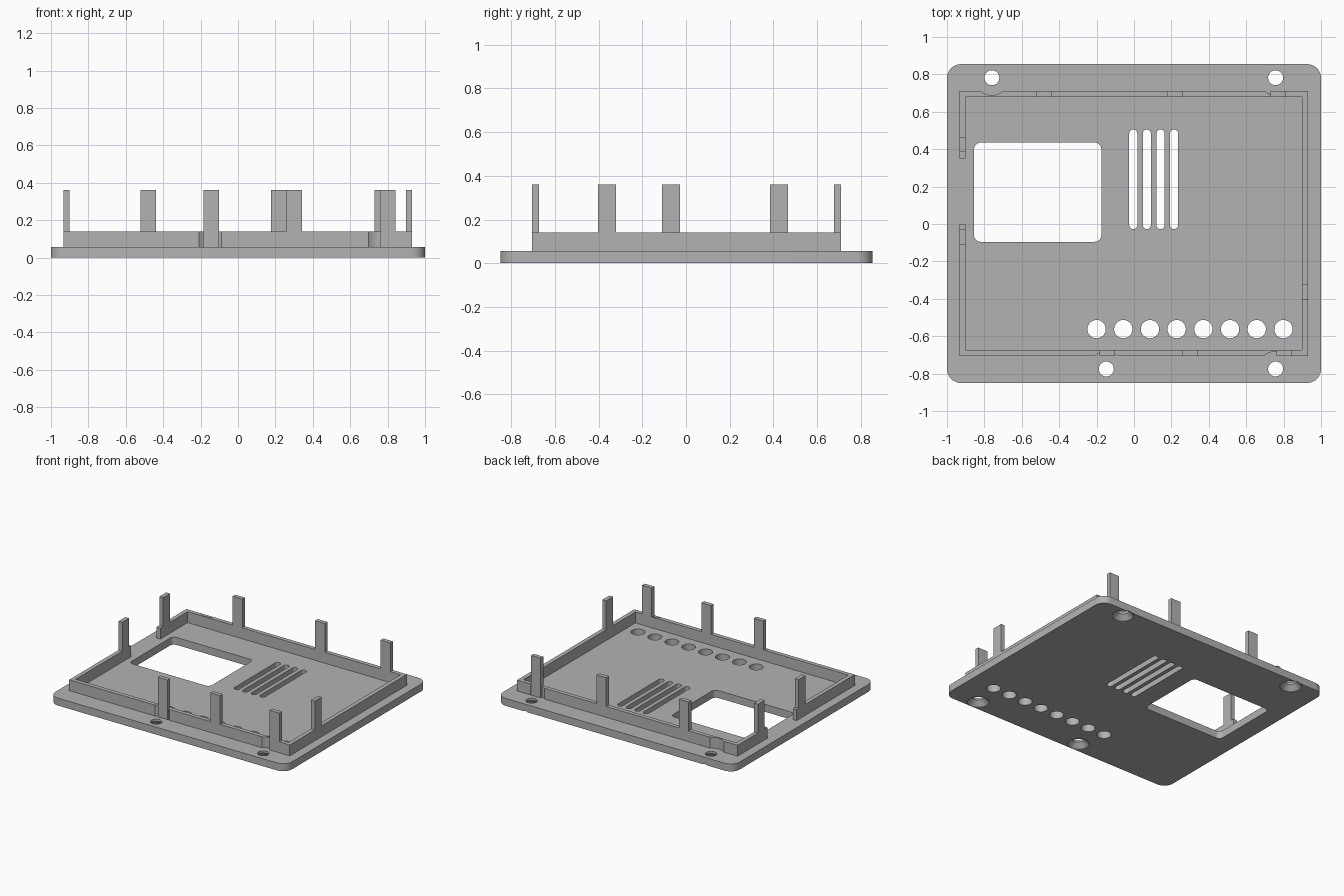
import bpy, bmesh
from math import sin, cos, pi, radians

cube = bpy.data.objects.get("Cube")
if cube:
    bpy.data.objects.remove(cube, do_unlink=True)

GREY = (0.45, 0.45, 0.45, 1)
mat = bpy.data.materials.new("plain grey plastic")
mat.use_nodes = True
mat.diffuse_color = GREY
bsdf = next(n for n in mat.node_tree.nodes if n.type == "BSDF_PRINCIPLED")
bsdf.inputs["Base Color"].default_value = GREY

PLATE_TOP, RIM_TOP, POST_TOP = 0.057, 0.14, 0.36
X0, X1, Y0, Y1, WALL = -0.933, 0.931, -0.705, 0.71, 0.032


def circle(cx, cy, r, n=32):
    return [(cx + r * cos(2 * pi * i / n), cy + r * sin(2 * pi * i / n)) for i in range(n)]


def rounded(x0, x1, y0, y1, r, n=8):
    corners = ((x1 - r, y1 - r), (x0 + r, y1 - r), (x0 + r, y0 + r), (x1 - r, y0 + r))
    return [(cx + r * cos(pi / 2 * (q + i / n)), cy + r * sin(pi / 2 * (q + i / n)))
            for q, (cx, cy) in enumerate(corners) for i in range(n + 1)]


def rect(x0, x1, y0, y1):
    return [(x0, y0), (x1, y0), (x1, y1), (x0, y1)]


def loft(bm, layers):
    """Closed solid through (outline, height) layers."""
    rings = [[bm.verts.new((x, y, z)) for x, y in pts] for pts, z in layers]
    bm.faces.new(rings[0][::-1])
    bm.faces.new(rings[-1])
    n = len(rings[0])
    for a, b in zip(rings, rings[1:]):
        for i in range(n):
            j = (i + 1) % n
            bm.faces.new((a[i], a[j], b[j], b[i]))


def make(name, solids):
    bm = bmesh.new()
    for layers in solids:
        loft(bm, layers)
    bmesh.ops.recalc_face_normals(bm, faces=bm.faces)
    me = bpy.data.meshes.new(name)
    bm.to_mesh(me)
    bm.free()
    me.materials.append(mat)
    ob = bpy.data.objects.new(name, me)
    bpy.context.collection.objects.link(ob)
    return ob


def activate(ob):
    bpy.ops.object.select_all(action="DESELECT")
    ob.select_set(True)
    bpy.context.view_layer.objects.active = ob


def cut(ob, cutter):
    mod = ob.modifiers.new("cut", "BOOLEAN")
    mod.operation, mod.solver, mod.object = "DIFFERENCE", "EXACT", cutter
    activate(ob)
    bpy.ops.object.modifier_apply(modifier=mod.name)
    bpy.data.objects.remove(cutter, do_unlink=True)
    activate(ob)
    bpy.ops.object.shade_smooth_by_angle(angle=radians(30))


def through(pts):
    return [(pts, -0.1), (pts, 0.2)]


# Base plate with window, vent slots, indicator holes and countersunk screw holes
screws = [(-0.76, 0.782), (0.757, 0.782), (-0.148, -0.775), (0.757, -0.775)]
holes = [through(rounded(-0.855, -0.175, -0.095, 0.435, 0.035))]
for i in range(4):
    x = -0.004 + 0.0727 * i
    holes.append(through(rounded(x - 0.0215, x + 0.0215, -0.027, 0.505, 0.021)))
for i in range(8):
    holes.append(through(circle(-0.2 + 0.1427 * i, -0.562, 0.049)))
for x, y in screws:
    wide, narrow = circle(x, y, 0.075), circle(x, y, 0.04)
    holes.append([(wide, -0.1), (wide, 0.003), (narrow, 0.04), (narrow, 0.2)])
plate = make("base_plate", [[(rounded(-1, 1, -0.85, 0.855, 0.075), 0),
                             (rounded(-1, 1, -0.85, 0.855, 0.075), PLATE_TOP)]])
cut(plate, make("plate_cutter", holes))

# Rim wall, open beside the window and notched around the screws
GAP0, GAP1 = -0.003, 0.35
xi0, xi1, yi0, yi1 = X0 + WALL, X1 - WALL, Y0 + WALL, Y1 - WALL
outline = [(X0, GAP0), (X0, Y0), (X1, Y0), (X1, Y1), (X0, Y1), (X0, GAP1),
           (xi0, GAP1), (xi0, yi1), (xi1, yi1), (xi1, yi0), (xi0, yi0), (xi0, GAP0)]
rim = make("rim_wall", [[(outline, PLATE_TOP), (outline, RIM_TOP)]])
cut(rim, make("rim_cutter", [through(circle(x, y, 0.093)) for x, y in screws]))

# Upright posts standing in the rim
W = 0.082
posts = {
    "back": [rect(x, x + W, yi1, Y1) for x in (-0.52, 0.177, 0.731)],
    "front": [rect(x, x + W, Y0, yi0) for x in (-0.184, 0.26, 0.761)],
    "right": [rect(X0, xi0, y, y + W) for y in (-0.11, 0.384)],
    "left": [rect(xi1, X1, y, y + W) for y in (-0.403,)],
}
for side, outlines in posts.items():
    for i, pts in enumerate(outlines, 1):
        make(f"{side}_post_{i}", [[(pts, PLATE_TOP), (pts, POST_TOP)]])
